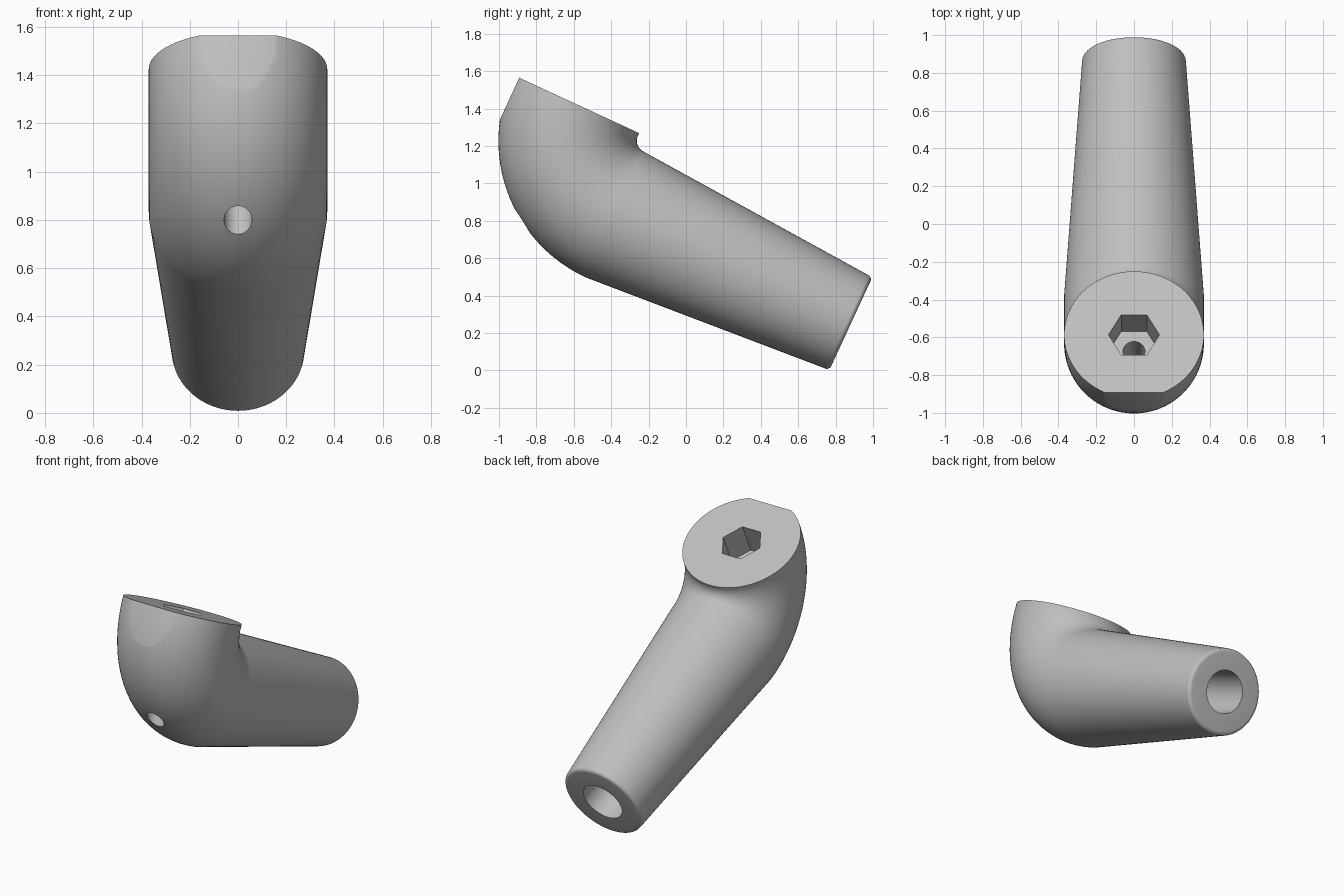
import bpy, bmesh
from math import sin, cos, pi, radians
from mathutils import Matrix, Vector

old = bpy.data.objects.get("Cube")
if old:
    bpy.data.objects.remove(old, do_unlink=True)

grey = bpy.data.materials.new("plain grey")
grey.use_nodes = True
GREY = (0.52, 0.52, 0.52, 1)
grey.diffuse_color = GREY
grey.node_tree.nodes["Principled BSDF"].inputs["Base Color"].default_value = GREY

# Local frame: bend centre at the origin, arm along +y, mouth facing +z
BEND, TUBE, TIP = 0.435, 0.37, 0.275
LENGTH, LIP, EDGE = 1.39, 0.015, 0.025
SIDES, STEPS = 96, 32
PLACE = Matrix.Translation((0, -0.198, 1.228)) @ Matrix.Rotation(radians(-24.8), 4, "X")


def make(name, bm):
    bmesh.ops.recalc_face_normals(bm, faces=bm.faces)
    mesh = bpy.data.meshes.new(name)
    bm.to_mesh(mesh)
    bm.free()
    mesh.materials.append(grey)
    ob = bpy.data.objects.new(name, mesh)
    bpy.context.collection.objects.link(ob)
    return ob


def prism(name, sides, radius, depth, matrix):
    bm = bmesh.new()
    bmesh.ops.create_cone(bm, cap_ends=True, segments=sides, radius1=radius,
                          radius2=radius, depth=depth, matrix=matrix)
    return make(name, bm)


# Sections as (centre, tilt, radius): mouth, quarter bend, tapered arm, rounded tip
sections = [(Vector((0, -BEND, LIP)), 0, TUBE)]
for i in range(STEPS + 1):
    a = pi / 2 * i / STEPS
    sections.append((Vector((0, -BEND * cos(a), -BEND * sin(a))), a, TUBE))
for i in range(7):
    a = pi / 2 * i / 6
    sections.append((Vector((0, LENGTH - EDGE + EDGE * sin(a), -BEND)),
                     pi / 2, TIP - EDGE + EDGE * cos(a)))

bm = bmesh.new()
rings = []
for centre, tilt, radius in sections:
    outward = Vector((0, cos(tilt), sin(tilt)))
    rings.append([bm.verts.new(centre + radius * (Vector((cos(t), 0, 0)) + sin(t) * outward))
                  for t in (2 * pi * k / SIDES for k in range(SIDES))])
for r, s in zip(rings, rings[1:]):
    for k in range(SIDES):
        j = (k + 1) % SIDES
        bm.faces.new((r[k], r[j], s[j], s[k]))
bm.faces.new(rings[0])
bm.faces.new(rings[-1])
body = make("elbow_body", bm)

# Cutters: front flat, hexagonal socket, through hole and tip bore
bm = bmesh.new()
bmesh.ops.create_cube(bm, size=1, matrix=Matrix.Translation((0, -BEND - 0.336 - 0.5, 0)))
axis = Matrix.Translation((0, -BEND, 0))
cutters = [
    make("front_flat_cutter", bm),
    prism("hex_socket_cutter", 6, 0.135, 0.42,
          Matrix.Translation((0, -BEND, LIP)) @ Matrix.Rotation(pi / 2, 4, "Z")),
    prism("through_hole_cutter", 48, 0.058, 2, axis),
    prism("tip_bore_cutter", 64, 0.137, 1.4,
          Matrix.Translation((0, LENGTH, -BEND)) @ Matrix.Rotation(pi / 2, 4, "X")),
]
bpy.context.view_layer.objects.active = body
body.select_set(True)
for cutter in cutters:
    cutter.hide_render = True
    mod = body.modifiers.new(cutter.name, "BOOLEAN")
    mod.operation, mod.solver, mod.object = "DIFFERENCE", "EXACT", cutter
    bpy.ops.object.modifier_apply(modifier=mod.name)
    bpy.data.objects.remove(cutter, do_unlink=True)

# Tilt into place, then smooth with crisp edges
body.data.transform(PLACE)
bpy.ops.object.shade_smooth_by_angle(angle=radians(30))
